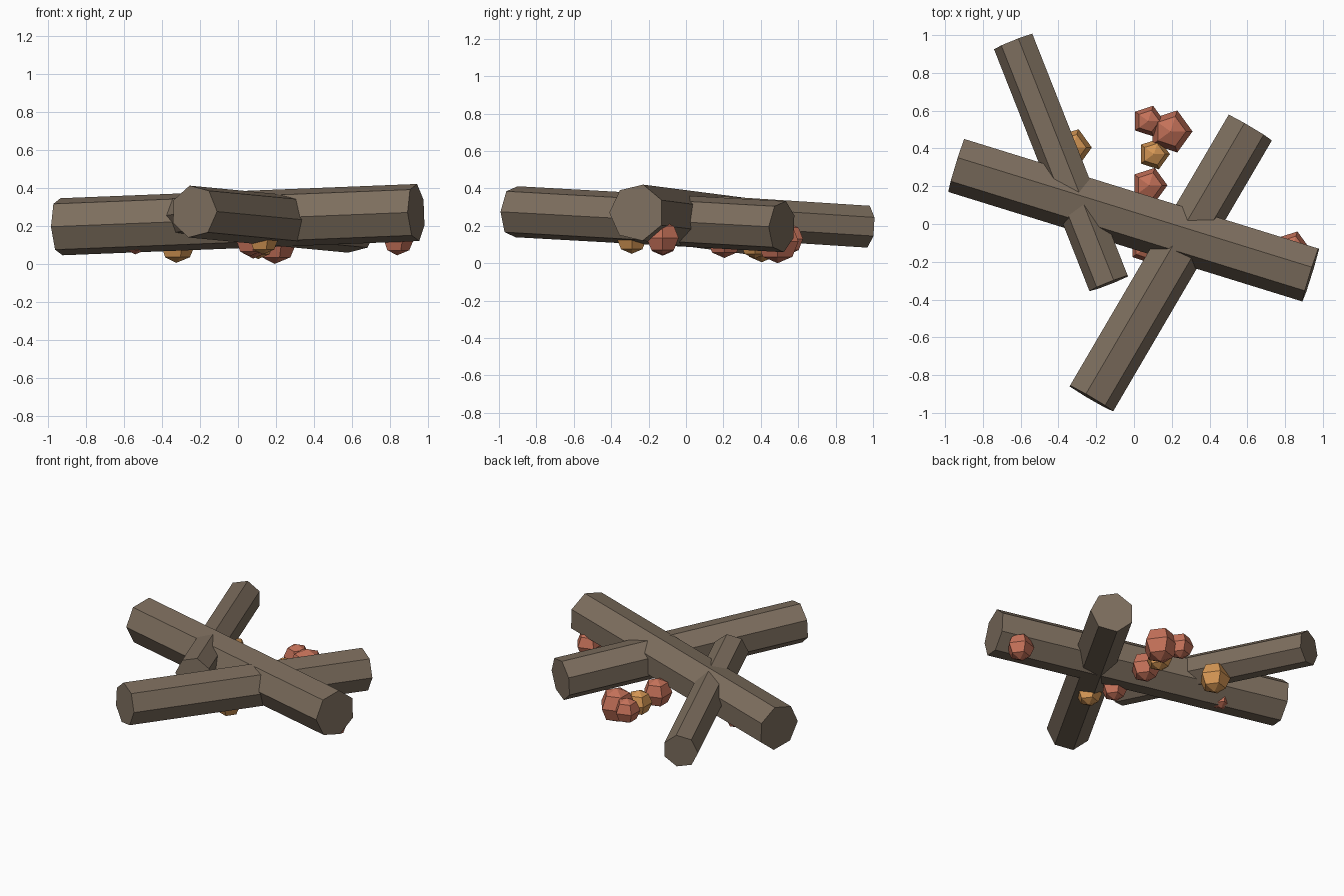
import bpy, bmesh, math
from mathutils import Vector, Matrix

if "Cube" in bpy.data.objects:
    bpy.data.objects.remove(bpy.data.objects["Cube"])


def material(name, color):
    m = bpy.data.materials.new(name)
    m.diffuse_color = (*color, 1)
    m.use_nodes = True
    m.node_tree.nodes["Principled BSDF"].inputs["Base Color"].default_value = m.diffuse_color
    return m


WOOD = material("brown wood", (0.205, 0.156, 0.112))
RED = material("ember red", (0.552, 0.165, 0.100))
ORANGE = material("ember orange", (0.658, 0.305, 0.089))


def lathe(name, profile, sides, matrix, mat):
    """Closed faceted solid from (radius, z) points; first corner on local +x."""
    bm = bmesh.new()
    rings = []
    for r, z in profile:
        if r < 1e-6:
            rings.append([bm.verts.new((0, 0, z))] * sides)
        else:
            rings.append([bm.verts.new((r * math.cos(math.tau * i / sides),
                                        r * math.sin(math.tau * i / sides), z))
                          for i in range(sides)])
    for a, b in zip(rings, rings[1:]):
        for i in range(sides):
            j = (i + 1) % sides
            bm.faces.new(list(dict.fromkeys((a[i], a[j], b[j], b[i]))))
    for ring in (rings[0], rings[-1]):
        if ring[0] is not ring[1]:
            bm.faces.new(ring)
    bmesh.ops.recalc_face_normals(bm, faces=bm.faces)
    bm.transform(matrix)
    mesh = bpy.data.meshes.new(name)
    bm.to_mesh(mesh)
    bm.free()
    mesh.materials.append(mat)
    bpy.context.collection.objects.link(bpy.data.objects.new(name, mesh))


def log(name, start, end, r):
    start, end = Vector(start), Vector(end)
    axis = (end - start).normalized()
    side = axis.cross(Vector((0, 0, 1))).normalized()   # one corner points sideways
    up = axis.cross(side)
    m = Matrix((side, up, axis)).transposed().to_4x4()
    m.translation = start
    lathe(name, [(r, 0), (r, (end - start).length)], 7, m, WOOD)


def ember(name, x, y, z, r, mat):
    prof = [(r * math.sin(math.pi * k / 4), -r * math.cos(math.pi * k / 4)) for k in range(5)]
    prof[0], prof[-1] = (0, -r), (0, r)
    lathe(name, prof, 5, Matrix.Translation((x, y, z)), mat)


# Three crossed seven-sided logs
log("long_log", (-0.938, 0.317, 0.195), (0.937, -0.263, 0.27), 0.154)
log("cross_log", (-0.231, -0.921, 0.275), (0.609, 0.513, 0.195), 0.14)
log("thin_log", (-0.634, 0.967, 0.195), (-0.129, -0.313, 0.277), 0.115)

# Embers scattered beneath and behind the logs
embers = [
    (0.193, 0.49, 0.117, 0.117, RED),
    (0.075, 0.545, 0.13, 0.085, RED),
    (0.105, 0.37, 0.11, 0.085, ORANGE),
    (0.08, 0.205, 0.125, 0.097, RED),
    (-0.325, 0.405, 0.107, 0.102, ORANGE),
    (0.837, -0.125, 0.135, 0.09, RED),
    (0.13, -0.29, 0.135, 0.085, ORANGE),
    (0.06, -0.125, 0.125, 0.085, RED),
    (-0.54, 0.215, 0.125, 0.075, RED),
]
for i, e in enumerate(embers, 1):
    ember(f"ember_{i}", *e)
